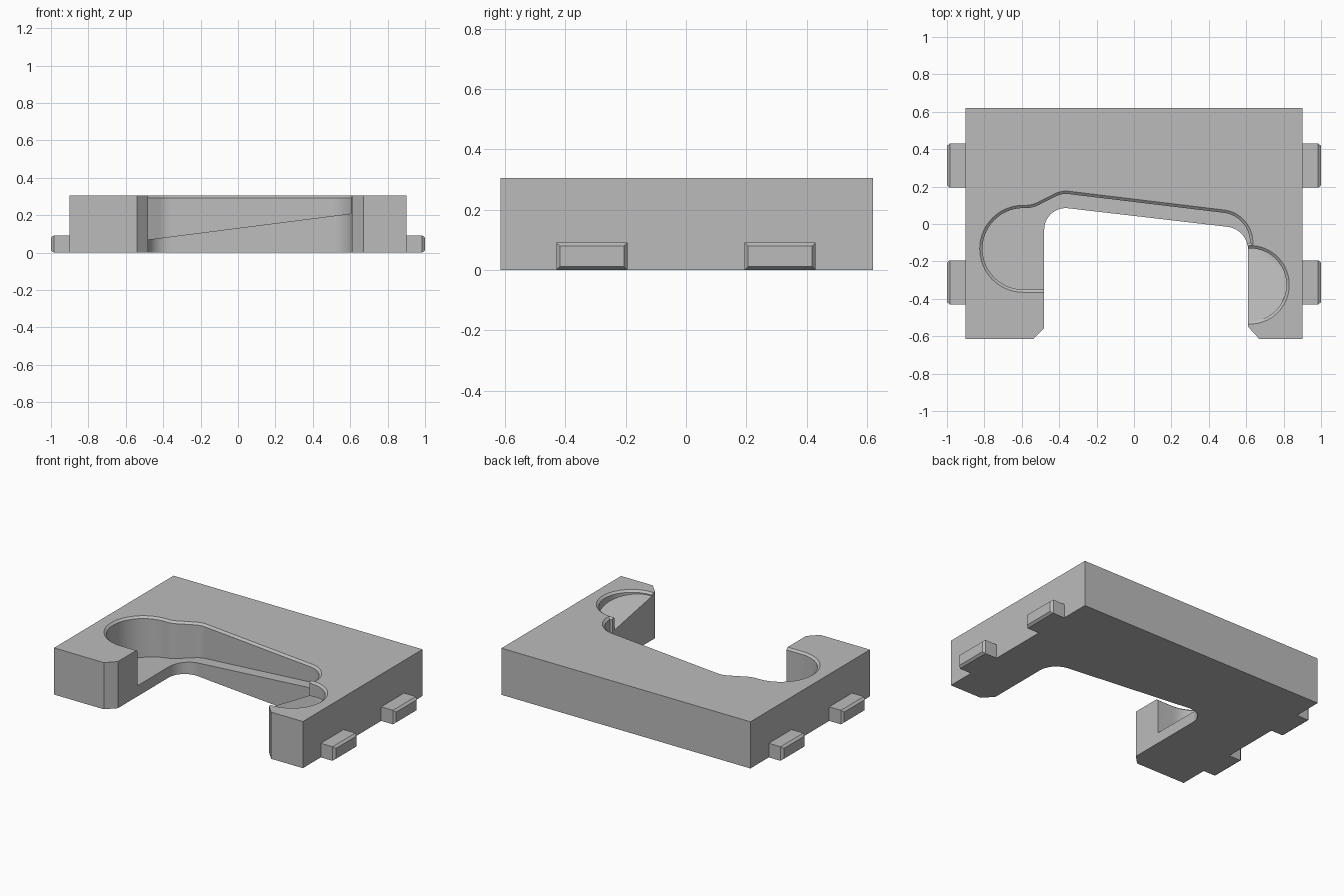
import bpy, bmesh
from math import sin, cos, radians
from mathutils import Vector

cube = bpy.data.objects.get("Cube")
if cube:
    bpy.data.objects.remove(cube, do_unlink=True)

HEIGHT = 0.305
CHAMFER = 0.015

grey = bpy.data.materials.new("plain grey")
grey.use_nodes = True
colour = (0.5, 0.5, 0.5, 1)
grey.diffuse_color = colour
grey.node_tree.nodes["Principled BSDF"].inputs["Base Color"].default_value = colour


def arc(cx, cy, r, start, end, steps):
    angles = [radians(start + (end - start) * i / steps) for i in range(steps + 1)]
    return [(cx + r * cos(a), cy + r * sin(a)) for a in angles]


def grow(points, amount):
    """Offset a clockwise outline outwards."""
    result = []
    for i, p in enumerate(points):
        p = Vector(p)
        before = (p - Vector(points[i - 1])).normalized()
        after = (Vector(points[(i + 1) % len(points)]) - p).normalized()
        n1, n2 = Vector((-before.y, before.x)), Vector((-after.y, after.x))
        result.append(p + (n1 + n2) * amount / max(1 + n1.dot(n2), 0.4))
    return result


def stack(name, outline, levels, planes=()):
    """Solid through (z, offset) levels, trimmed to lie above each plane."""
    bm = bmesh.new()
    loops = [[bm.verts.new((x, y, z)) for x, y in grow(outline, off)] for z, off in levels]
    for low, high in zip(loops, loops[1:]):
        for i in range(len(low)):
            bm.faces.new((low[i - 1], low[i], high[i], high[i - 1]))
    bm.faces.new(loops[0])
    bm.faces.new(loops[-1])
    for co, normal in planes:
        bmesh.ops.bisect_plane(bm, geom=bm.verts[:] + bm.edges[:] + bm.faces[:],
                               plane_co=co, plane_no=normal, clear_inner=True)
        bmesh.ops.holes_fill(bm, edges=[e for e in bm.edges if e.is_boundary], sides=0)
    bmesh.ops.recalc_face_normals(bm, faces=bm.faces[:])
    return finish(name, bm)


def finish(name, bm):
    mesh = bpy.data.meshes.new(name)
    bm.to_mesh(mesh)
    bm.free()
    mesh.materials.append(grey)
    obj = bpy.data.objects.new(name, mesh)
    bpy.context.collection.objects.link(obj)
    return obj


# Body: block with an open bay through the front
bay = (arc(-0.365, -0.03, 0.115, 180, 83, 14) + arc(0.485, -0.139, 0.125, 83, 0, 14))
body_outline = [(-0.9, -0.615), (-0.9, 0.62), (0.9, 0.62), (0.9, -0.615), (0.67, -0.615),
                (0.61, -0.55)] + bay[::-1] + [(-0.48, -0.555), (-0.54, -0.615)]
body = stack("body", body_outline, [(0, 0), (HEIGHT, 0)])

# Recess around the bay, with a floor rising towards the model's left
ramp = ((-0.48, 0, 0.07), (-0.128, 0, 1))
end_ramp = ((0.61, -0.115, 0.21), (0, 0.19, 1))
levels = [(-0.1, 0), (HEIGHT - 0.012, 0), (HEIGHT, CHAMFER), (HEIGHT + 0.03, CHAMFER)]
main_outline = ([(-0.4, -0.35)] + arc(-0.5925, -0.1325, 0.2175, 270, 90, 36)
                + arc(-0.58, 0.245, 0.16, 270, 300, 8)
                + arc(-0.3636, 0.041, 0.12, 120, 83, 8)
                + arc(0.4605, -0.0988, 0.16, 83, 0, 18) + [(0.5, -0.14), (-0.3, -0.14)])
lobe_outline = ([(0.55, -0.13)] + arc(0.62, -0.325, 0.195, 90, -90, 36) + [(0.55, -0.52)])
cutters = [stack("recess_cutter", main_outline, levels, [ramp]),
           stack("end_recess_cutter", lobe_outline, levels, [ramp, end_ramp])]

bpy.context.view_layer.objects.active = body
for cutter in cutters:
    cutter.hide_render = True
    mod = body.modifiers.new("recess", "BOOLEAN")
    mod.operation = "DIFFERENCE"
    mod.solver = "EXACT"
    mod.object = cutter
    bpy.ops.object.modifier_apply(modifier=mod.name)
    bpy.data.objects.remove(cutter, do_unlink=True)

for obj in bpy.context.selected_objects:
    obj.select_set(False)
body.select_set(True)
bpy.ops.object.shade_smooth_by_angle(angle=radians(25))


# Side tabs with chamfered ends
def tab(name, side, y):
    bm = bmesh.new()
    rings = []
    for x, inset in ((0.9, 0), (0.985, 0), (1.0, 0.012)):
        a, b = y - 0.118 + inset, y + 0.118 - inset
        low, high = inset, 0.092 - inset
        rings.append([bm.verts.new((side * x, p, q))
                      for p, q in ((a, low), (b, low), (b, high), (a, high))])
    for r, s in zip(rings, rings[1:]):
        for i in range(4):
            bm.faces.new((r[i - 1], r[i], s[i], s[i - 1]))
    bm.faces.new(rings[0])
    bm.faces.new(rings[-1])
    bmesh.ops.recalc_face_normals(bm, faces=bm.faces[:])
    finish(name, bm)


for side, label in ((1, "left"), (-1, "right")):
    for y, place in ((-0.312, "front"), (0.312, "back")):
        tab(f"{place}_{label}_tab", side, y)
